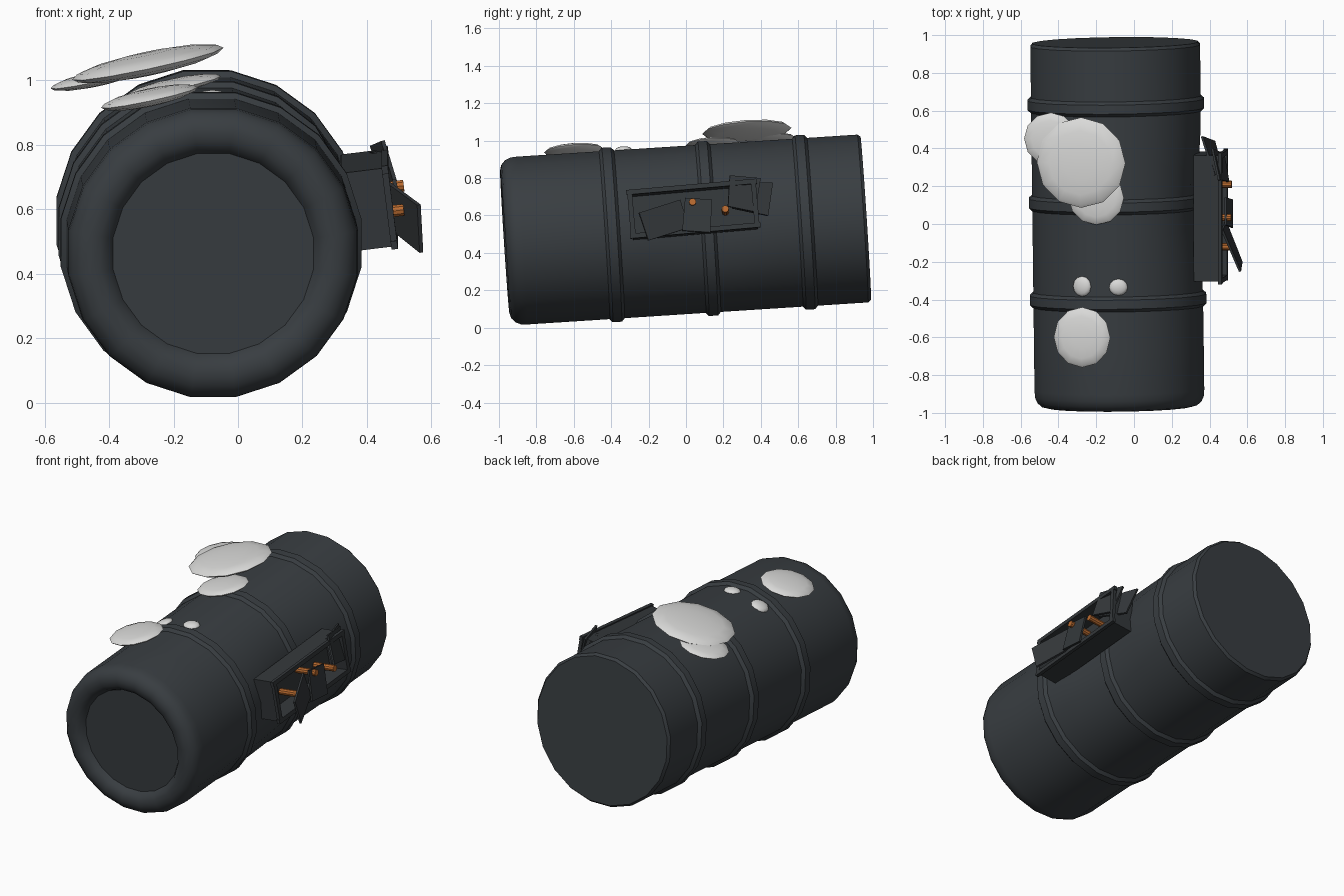
import bpy, bmesh, math
from mathutils import Matrix, Vector

if "Cube" in bpy.data.objects:
    bpy.data.objects.remove(bpy.data.objects["Cube"])

def mat(name, r, g, b):
    m = bpy.data.materials.new(name)
    m.diffuse_color = (r, g, b, 1)
    m.use_nodes = True
    m.node_tree.nodes["Principled BSDF"].inputs["Base Color"].default_value = m.diffuse_color
    return m

DARK = mat("dark_steel", 0.040, 0.047, 0.053)
BOX = mat("darker_steel", 0.034, 0.039, 0.043)
WHITE = mat("snow_white", 0.70, 0.70, 0.69)
ORANGE = mat("copper_orange", 0.50, 0.15, 0.03)

def finish(bm, name, material, smooth=None):
    bmesh.ops.recalc_face_normals(bm, faces=bm.faces)
    me = bpy.data.meshes.new(name)
    bm.to_mesh(me)
    bm.free()
    me.materials.append(material)
    ob = bpy.data.objects.new(name, me)
    bpy.context.collection.objects.link(ob)
    if smooth:
        bpy.ops.object.select_all(action='DESELECT')
        ob.select_set(True)
        bpy.context.view_layer.objects.active = ob
        bpy.ops.object.shade_smooth_by_angle(angle=math.radians(smooth))
    return ob

R = math.radians
AXIS = Matrix.Translation((-0.088, -0.003, 0.5225)) @ Matrix.Rotation(R(0.7), 4, 'Z') @ Matrix.Rotation(R(3.7), 4, 'X')

# barrel: lathe profile (radius, distance along axis) with lip, raised bands and flat back
profile = [(0.315, -0.925), (0.33, -0.95), (0.355, -0.964), (0.385, -0.968),
           (0.415, -0.96), (0.44, -0.938), (0.452, -0.91), (0.455, -0.875), (0.455, -0.65)]
for c in (-0.395, 0.12, 0.64):
    profile += [(0.455, c - 0.04), (0.473, c - 0.024), (0.473, c + 0.024), (0.455, c + 0.04)]
    if c < 0.6:
        profile += [(0.455, c + d) for d in (0.15, 0.26, 0.37)]
profile += [(0.455, 0.95), (0.442, 0.966)]

def dent(r, y, a):
    # shallow dent behind the side box
    return r - 0.038 * math.exp(-((y - 0.1) / 0.26) ** 2 - (a / 0.6) ** 2)

bm = bmesh.new()
N = 20
rings = []
for r, y in profile:
    ring = []
    for i in range(N):
        a = 2 * math.pi * (i + 0.5) / N
        rr = dent(r, y, (a + math.pi) % (2 * math.pi) - math.pi)
        ring.append(bm.verts.new((rr * math.cos(a), y, rr * math.sin(a))))
    rings.append(ring)
for p, q in zip(rings, rings[1:]):
    for i in range(N):
        j = (i + 1) % N
        bm.faces.new((p[i], p[j], q[j], q[i]))
bm.faces.new(rings[0])
bm.faces.new(rings[-1])
bm.transform(AXIS)
finish(bm, "barrel", DARK, 35)

# open side box: back plate, walls, rim bars and dividers
FRAME = Matrix.Translation((0.405, 0.04, 0.628)) @ Matrix.Rotation(R(5), 4, 'X') @ Matrix.Rotation(R(-7), 4, 'Y')

def block(bm, c, s):
    bmesh.ops.create_cube(bm, size=1, matrix=Matrix.Translation(c) @ Matrix.Diagonal((*s, 1)))

bm = bmesh.new()
block(bm, (-0.06, 0, 0), (0.03, 0.67, 0.24))
for s in (-1, 1):
    block(bm, (0, 0, s * 0.115), (0.14, 0.67, 0.016))
    block(bm, (0, s * 0.327, 0), (0.14, 0.016, 0.23))
    block(bm, (0.066, 0, s * 0.118), (0.02, 0.70, 0.026))
    block(bm, (0.066, s * 0.332, 0), (0.02, 0.026, 0.25))
bm.transform(FRAME)
finish(bm, "side_box", BOX)

# loose cover plates, each from its four outer corners
def plate(name, pts, t=0.012):
    bm = bmesh.new()
    p = [Vector(v) for v in pts]
    n = (p[2] - p[0]).cross(p[3] - p[1]).normalized()
    if n.x > 0:
        n = -n
    a = [bm.verts.new(v) for v in p]
    b = [bm.verts.new(v + n * t) for v in p]
    bm.faces.new(a)
    bm.faces.new(b)
    for i in range(4):
        j = (i + 1) % 4
        bm.faces.new((a[i], a[j], b[j], b[i]))
    finish(bm, name, BOX)

plate("cover_plate_front", [(0.567, -0.25, 0.615), (0.472, -0.03, 0.685), (0.49, 0.015, 0.535), (0.575, -0.2, 0.467)])
plate("cover_plate_middle", [(0.49, -0.005, 0.695), (0.49, 0.14, 0.685), (0.525, 0.13, 0.51), (0.525, -0.02, 0.52)])
plate("cover_plate_back", [(0.455, 0.235, 0.815), (0.42, 0.40, 0.80), (0.48, 0.37, 0.62), (0.505, 0.225, 0.65)])
plate("cover_plate_back_under", [(0.43, 0.26, 0.78), (0.365, 0.465, 0.775), (0.43, 0.44, 0.60), (0.48, 0.25, 0.64)])

# orange knobs
for i, (x, y, z) in enumerate([(0.515, 0.035, 0.665), (0.518, 0.21, 0.627), (0.515, -0.12, 0.59)]):
    bm = bmesh.new()
    bmesh.ops.create_cone(bm, cap_ends=True, segments=10, radius1=0.019, radius2=0.019, depth=0.14,
                          matrix=Matrix.Translation((x - 0.07, y, z)) @ Matrix.Rotation(R(83), 4, 'Y'))
    finish(bm, "knob_%d" % i, ORANGE, 35)

# flattened white mounds lying on top
def mound(name, x, y, z, rx, ry, h, tilt=12):
    bm = bmesh.new()
    m = (Matrix.Translation((x, y, z)) @ Matrix.Rotation(R(4), 4, 'X')
         @ Matrix.Rotation(R(-tilt), 4, 'Y') @ Matrix.Diagonal((rx, ry, h, 1)))
    bmesh.ops.create_uvsphere(bm, u_segments=12, v_segments=8, radius=1, matrix=m)
    finish(bm, name, WHITE, 60)

mound("snow_large", -0.28, 0.325, 1.052, 0.24, 0.24, 0.034)
mound("snow_left", -0.44, 0.45, 1.005, 0.145, 0.14, 0.022)
mound("snow_middle", -0.20, 0.14, 0.982, 0.15, 0.145, 0.023)
mound("snow_front", -0.275, -0.60, 0.947, 0.153, 0.16, 0.026)
mound("snow_patch_left", -0.275, -0.33, 0.910, 0.052, 0.055, 0.02, 24)
mound("snow_patch_right", -0.083, -0.335, 0.950, 0.05, 0.045, 0.02, 2)
